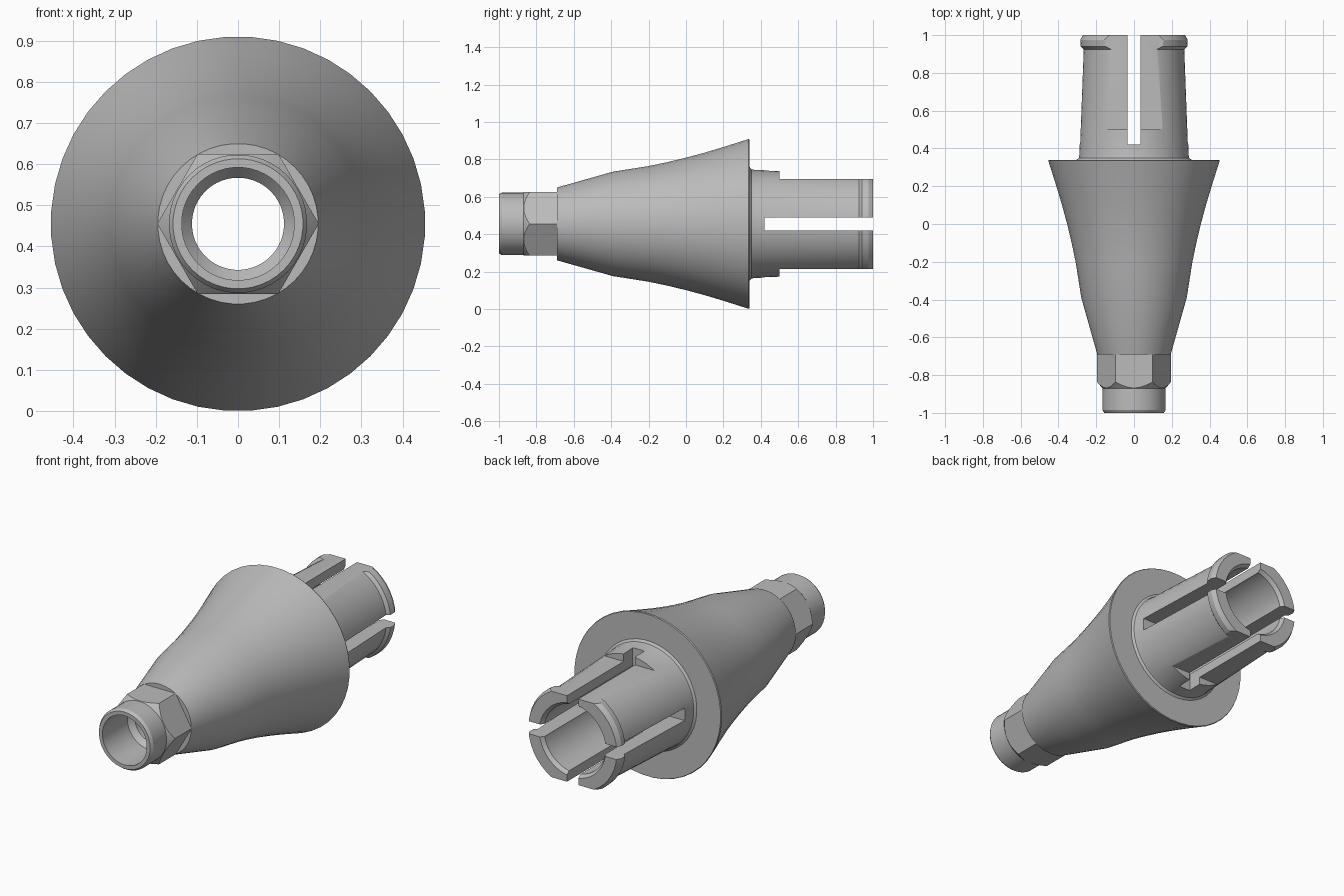
import bpy, bmesh, math
from mathutils import Matrix, Vector

cube = bpy.data.objects.get("Cube")
if cube:
    bpy.data.objects.remove(cube)

AXIS_Z = 0.455
SEGMENTS = 44

steel = bpy.data.materials.new("satin grey")
steel.use_nodes = True
grey = (0.5, 0.5, 0.5, 1)
steel.diffuse_color = grey
steel.node_tree.nodes["Principled BSDF"].inputs["Base Color"].default_value = grey


def add_object(name, bm):
    bmesh.ops.recalc_face_normals(bm, faces=bm.faces)
    mesh = bpy.data.meshes.new(name)
    bm.to_mesh(mesh)
    bm.free()
    mesh.materials.append(steel)
    ob = bpy.data.objects.new(name, mesh)
    bpy.context.collection.objects.link(ob)
    return ob


def lathe(name, profile):
    """Turn a closed (y, radius) profile around the long axis."""
    bm = bmesh.new()
    rings = []
    for i in range(SEGMENTS):
        a = math.tau * (i + 0.5) / SEGMENTS
        rings.append([bm.verts.new((r * math.cos(a), y, AXIS_Z + r * math.sin(a)))
                      for y, r in profile])
    n = len(profile)
    for i, ring in enumerate(rings):
        after = rings[(i + 1) % SEGMENTS]
        for j in range(n):
            k = (j + 1) % n
            bm.faces.new((ring[j], ring[k], after[k], after[j]))
    return add_object(name, bm)


def block(name, centre, size):
    bm = bmesh.new()
    bmesh.ops.create_cube(bm, size=1, matrix=Matrix.Translation(Vector(centre))
                          @ Matrix.Diagonal((*size, 1)))
    return add_object(name, bm)


def prism(name, sides, radius, y, length):
    bm = bmesh.new()
    bmesh.ops.create_cone(bm, cap_ends=True, segments=sides, radius1=radius,
                          radius2=radius, depth=length)
    bm.transform(Matrix.Translation((0, y, AXIS_Z)) @ Matrix.Rotation(math.pi / 2, 4, 'X')
                 @ Matrix.Rotation(math.pi / 2, 4, 'Z'))
    return add_object(name, bm)


def cut(ob, cutter, operation='DIFFERENCE'):
    mod = ob.modifiers.new("cut", 'BOOLEAN')
    mod.operation, mod.solver, mod.object = operation, 'EXACT', cutter
    bpy.context.view_layer.objects.active = ob
    bpy.ops.object.modifier_apply(modifier=mod.name)
    bpy.data.objects.remove(cutter)


# Nose tube with a chamfered hexagonal collar
nose = lathe("hex_nose", [
    (-1, 0.158), (-0.985, 0.168), (-0.87, 0.168), (-0.835, 0.197), (-0.69, 0.197),
    (-0.69, 0.112), (-0.75, 0.112), (-0.78, 0.137), (-1, 0.137)])
hexagon = prism("hex_cutter", 6, 0.17 / math.cos(math.pi / 6), -0.8, 1)
# Corners of the hexagon lie on the x axis
hexagon.data.transform(Matrix.Translation((0, 0, AXIS_Z))
                       @ Matrix.Rotation(math.pi / 6 if max(
                           v.co.x for v in hexagon.data.vertices) < 0.19 else 0, 4, 'Y')
                       @ Matrix.Translation((0, 0, -AXIS_Z)))
cut(nose, hexagon, 'INTERSECT')

# Flared body with a through bore
body = lathe("flared_body", [
    (-0.69, 0.195), (-0.39, 0.28), (-0.2, 0.31), (-0.1, 0.331), (0, 0.355),
    (0.1, 0.382), (0.2, 0.412), (0.335, 0.455), (0.34, 0.452), (0.34, 0.19),
    (0.2, 0.19), (0.17, 0.112), (-0.69, 0.112)])

# Rear collet with a snap lip
collet = lathe("split_collet", [
    (0.34, 0.305), (0.35, 0.293), (0.365, 0.29), (0.925, 0.269), (0.94, 0.285), (0.975, 0.287),
    (1, 0.273), (1, 0.205), (0.98, 0.19), (0.34, 0.19)])

# Flats on the top and bottom of the collet
for side in (-1, 1):
    cut(collet, block("flat_cutter", (0, 0.8, AXIS_Z + side * 0.34), (1, 0.6, 0.2)))

# Crossed slots dividing the collet into four fingers
cut(collet, block("upright_slot_cutter", (0, 0.77, AXIS_Z), (0.07, 0.7, 1)))
cut(collet, block("level_slot_cutter", (0, 0.77, AXIS_Z), (1, 0.7, 0.07)))

# Smooth turned surfaces, crisp machined edges
for ob in (nose, body, collet):
    bpy.ops.object.select_all(action='DESELECT')
    ob.select_set(True)
    bpy.context.view_layer.objects.active = ob
    bpy.ops.object.shade_smooth_by_angle(angle=math.radians(25))
